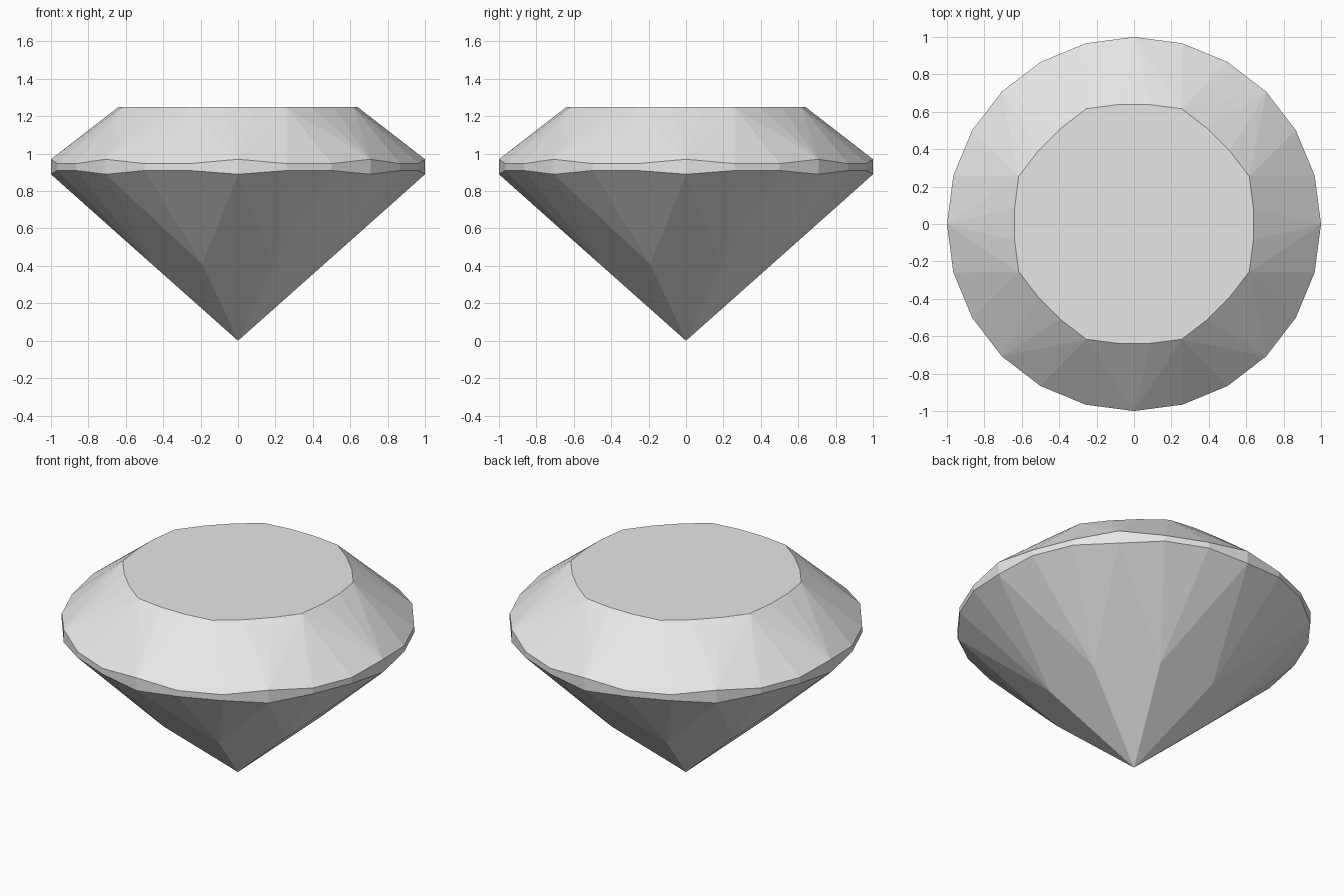
import bpy, bmesh
from math import sin, cos, radians

cube = bpy.data.objects.get("Cube")
if cube:
    bpy.data.objects.remove(cube, do_unlink=True)

STONE = bpy.data.materials.new("pale_grey_stone")
COLOUR = (0.8, 0.8, 0.8, 1)
STONE.diffuse_color = COLOUR
STONE.use_nodes = True
STONE.node_tree.nodes["Principled BSDF"].inputs["Base Color"].default_value = COLOUR

FOLD = 8            # repeats around the axis
SPLIT = 3           # girdle steps per repeat
SEGMENTS = FOLD * SPLIT
STEP = 360 / SEGMENTS


def point(radius, degrees, z):
    a = radians(degrees)
    return (radius * cos(a), radius * sin(a), z)


def ring(bm, count, start, radius, height):
    """Ring of vertices; radius and height are functions of the index."""
    turn = 360 / count
    return [bm.verts.new(point(radius(i), start + turn * i, height(i)))
            for i in range(count)]


def girdle_ring(bm, peak, valley):
    return ring(bm, SEGMENTS, 0, lambda i: 1,
                lambda i: valley if i % SPLIT else peak)


def upper_girdle(bm):
    return girdle_ring(bm, 0.97, 0.947)


def lower_girdle(bm):
    return girdle_ring(bm, 0.89, 0.91)


def finish(bm, name):
    bmesh.ops.recalc_face_normals(bm, faces=bm.faces)
    mesh = bpy.data.meshes.new(name)
    bm.to_mesh(mesh)
    bm.free()
    mesh.materials.append(STONE)
    obj = bpy.data.objects.new(name, mesh)
    bpy.context.collection.objects.link(obj)


# Crown: bowed octagonal table, fans up from the girdle peaks and
# fans down from the table corners
bm = bmesh.new()
rim = upper_girdle(bm)
table = ring(bm, SEGMENTS, -1.5 * STEP,
             lambda i: 0.644 if i % SPLIT else 0.667, lambda i: 1.25)
bm.faces.new(table)
for i in range(SEGMENTS):
    k = i // SPLIT * SPLIT
    bm.faces.new((rim[k], table[i], table[(i + 1) % SEGMENTS]))
    corner = table[(k + SPLIT) % SEGMENTS]
    bm.faces.new((corner, rim[i], rim[(i + 1) % SEGMENTS]))
# Table and crown facets face outward and up
for f in bm.faces:
    f.normal_update()
finish_name = "crown"
bmesh.ops.recalc_face_normals(bm, faces=bm.faces)
if max(bm.faces, key=lambda f: len(f.verts)).normal.z < 0:
    bmesh.ops.reverse_faces(bm, faces=bm.faces)
mesh = None
finish(bm, finish_name)

# Girdle: scalloped band
bm = bmesh.new()
top, bottom = upper_girdle(bm), lower_girdle(bm)
for i in range(SEGMENTS):
    j = (i + 1) % SEGMENTS
    bm.faces.new((bottom[i], bottom[j], top[j], top[i]))
finish(bm, "girdle")

# Pavilion: eight kites meeting at the culet, with fans between them
bm = bmesh.new()
rim = lower_girdle(bm)
shoulder = ring(bm, FOLD, 1.5 * STEP, lambda i: 0.497, lambda i: 0.408)
culet = bm.verts.new((0, 0, 0))
for k in range(FOLD):
    bm.faces.new((rim[k * SPLIT], shoulder[k - 1], culet, shoulder[k]))
    for i in range(k * SPLIT, k * SPLIT + SPLIT):
        bm.faces.new((rim[i], shoulder[k], rim[(i + 1) % SEGMENTS]))
finish(bm, "pavilion")
